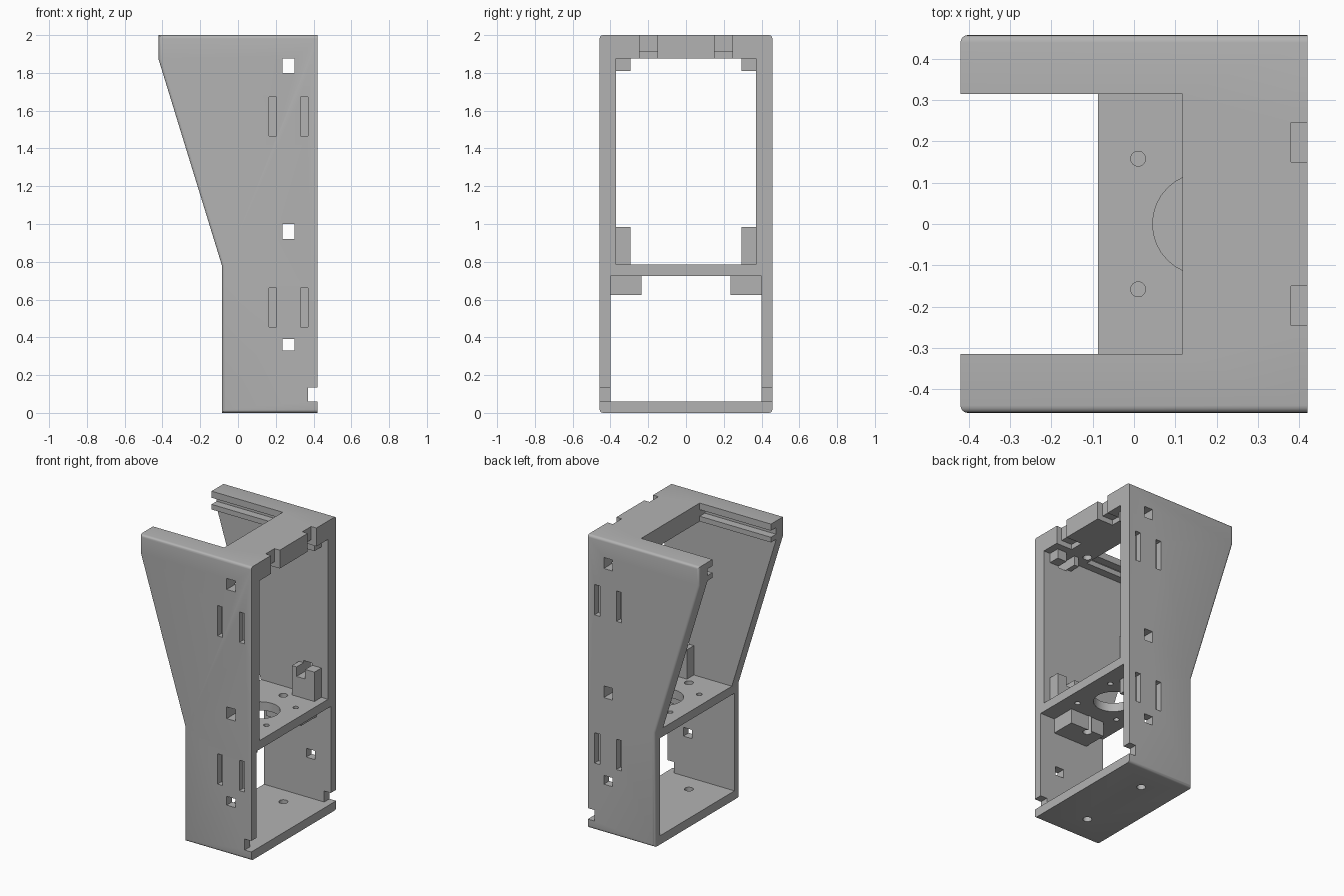
import bpy, bmesh, math

cube = bpy.data.objects.get("Cube")
if cube:
    bpy.data.objects.remove(cube, do_unlink=True)

grey = bpy.data.materials.new("plain_grey")
grey.use_nodes = True
grey.diffuse_color = (0.45, 0.45, 0.45, 1)
grey.node_tree.nodes["Principled BSDF"].inputs["Base Color"].default_value = grey.diffuse_color


def make(name, bm):
    bmesh.ops.recalc_face_normals(bm, faces=bm.faces)
    mesh = bpy.data.meshes.new(name)
    bm.to_mesh(mesh)
    bm.free()
    mesh.materials.append(grey)
    obj = bpy.data.objects.new(name, mesh)
    bpy.context.collection.objects.link(obj)
    return obj


def box(name, x, y, z):
    bm = bmesh.new()
    bmesh.ops.create_cube(bm, size=1)
    for v in bm.verts:
        v.co = [r[0] if c < 0 else r[1] for c, r in zip(v.co, (x, y, z))]
    return make(name, bm)


def cylinder(name, x, y, z, radius):
    bm = bmesh.new()
    bmesh.ops.create_cone(bm, cap_ends=True, segments=32, radius1=radius,
                          radius2=radius, depth=z[1] - z[0])
    bmesh.ops.translate(bm, vec=(x, y, sum(z) / 2), verts=bm.verts)
    return make(name, bm)


def prism(name, profile, half_width, round_radius):
    """Side profile extruded along y, outer rims rounded except at the open side."""
    bm = bmesh.new()
    face = bm.faces.new([bm.verts.new((x, -half_width, z)) for x, z in profile])
    new = bmesh.ops.extrude_face_region(bm, geom=[face])["geom"]
    for v in new:
        if isinstance(v, bmesh.types.BMVert):
            v.co.y = half_width
    rim = [e for e in bm.edges if abs(e.verts[0].co.y - e.verts[1].co.y) < 0.01
           and min(v.co.x for v in e.verts) < 0.41]
    bmesh.ops.bevel(bm, geom=rim, offset=round_radius, segments=4, profile=0.5,
                    affect='EDGES')
    return make(name, bm)


def combine(obj, tool, operation='DIFFERENCE'):
    mod = obj.modifiers.new("cut", 'BOOLEAN')
    mod.operation, mod.solver, mod.object = operation, 'EXACT', tool
    bpy.context.view_layer.objects.active = obj
    bpy.ops.object.modifier_apply(modifier=mod.name)
    bpy.data.objects.remove(tool, do_unlink=True)


def mirrored(y, side):
    return (y[0], y[1]) if side > 0 else (-y[1], -y[0])


# Outer shell
frame = prism("bracket_frame", [(-0.42, 2), (0.42, 2), (0.42, 0), (-0.085, 0),
                                (-0.085, 0.78), (-0.42, 1.87)], 0.457, 0.018)

# Lower bay, upper bay and the opening in the top
combine(frame, box("lower_bay", (-1, 1), (-0.4, 0.4), (0.06, 0.725)))
combine(frame, box("upper_bay", (-1, 1), (-0.37, 0.37), (0.785, 1.875)))
combine(frame, box("top_opening", (-1, 0.117), (-0.315, 0.315), (1.8, 2.1)))

# Fastening blocks on the inner walls
for side in (-1, 1):
    for x, y, z in (((0.05, 0.31), (0.235, 0.42), (0.625, 0.74)),
                    ((0.2, 0.37), (0.295, 0.39), (0.77, 0.985)),
                    ((0.2, 0.37), (0.295, 0.39), (1.81, 1.89))):
        combine(frame, box("block", x, mirrored(y, side), z), 'UNION')

for side in (-1, 1):
    # Sliding groove in each top arm
    combine(frame, box("groove", (-1, 0.117), mirrored((0.3, 0.37), side), (1.91, 1.955)))
    # Notches in the edge of the top
    notch = mirrored((0.15, 0.245), side)
    combine(frame, box("notch", (0.38, 0.5), notch, (1.8, 2.1)))
    combine(frame, box("notch_pocket", (0.3, 0.5), notch, (1.8, 1.91)))
    # Narrow strap slots
    for x in (0.165, 0.33):
        for z in (0.455, 1.465):
            combine(frame, box("slot", (x, x + 0.04), mirrored((0.415, 0.6), side),
                               (z, z + 0.207)))
    # Screw holes in base, shelf and underside of the top
    for z in ((-0.1, 0.1), (0.6, 0.9), (1.8, 1.96)):
        combine(frame, cylinder("screw_hole", 0.16, side * 0.26, z, 0.028))
    for x in (0.01, 0.325):
        combine(frame, cylinder("small_hole", x, side * 0.158, (0.65, 0.9), 0.018))

# Square windows and corner notch straight through both walls
for z in ((0.33, 0.39), (0.92, 1.0), (1.8, 1.875)):
    combine(frame, box("window", (0.235, 0.3), (-1, 1), z))
combine(frame, box("corner_notch", (0.37, 0.5), (-1, 1), (0.06, 0.135)))

# Large round hole in the shelf
combine(frame, cylinder("shelf_hole", 0.168, 0, (0.65, 0.9), 0.123))

bpy.ops.object.select_all(action='DESELECT')
frame.select_set(True)
bpy.context.view_layer.objects.active = frame
bpy.ops.object.shade_smooth_by_angle(angle=math.radians(35))
